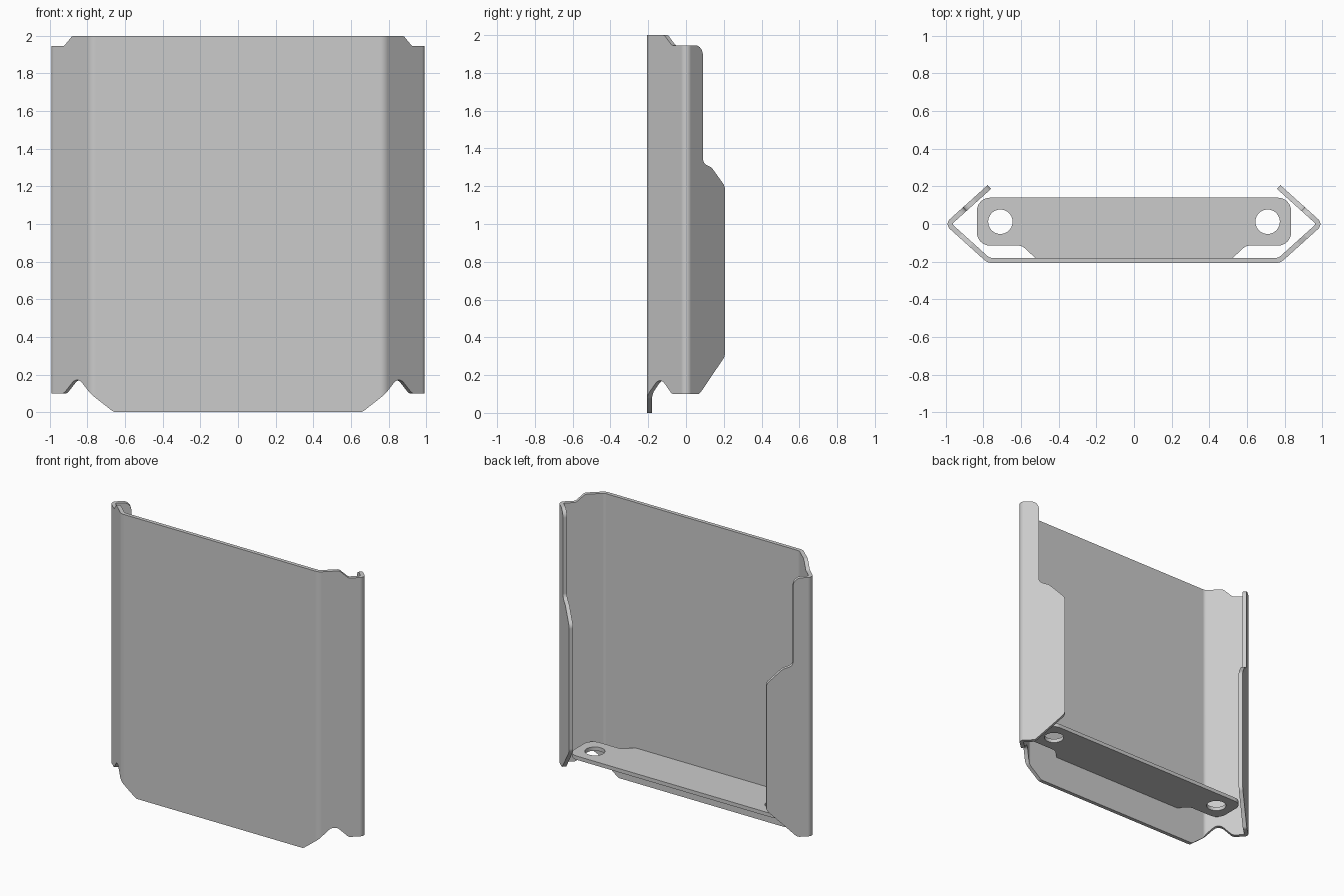
import bpy, bmesh, math
from mathutils import Vector

if "Cube" in bpy.data.objects:
    bpy.data.objects.remove(bpy.data.objects["Cube"])

T = 0.027                       # sheet thickness
A = math.radians(42)            # slant of the side panels
FRONT_Y = -0.207

# Bends along the unfolded sheet: (start, length, angle, segments)
BENDS = [(0.755, 0.044, A, 6), (1.046, 0.0586, math.pi - 2 * A, 10)]
END = 1.375


def fillet(corners, n=6):
    """Round each (x, y, radius) corner of a closed polygon."""
    out = []
    for i, (x, y, r) in enumerate(corners):
        p = Vector((x, y))
        a = (Vector(corners[i - 1][:2]) - p).normalized()
        b = (Vector(corners[(i + 1) % len(corners)][:2]) - p).normalized()
        half = a.angle(b) / 2
        if r == 0:
            out.append(p)
            continue
        c = p + (a + b).normalized() * (r / math.sin(half))
        t = r / math.tan(half)
        u, v = p + a * t - c, p + b * t - c
        sweep = u.angle(v)
        for k in range(n + 1):
            f = k / n
            out.append(c + (u * math.sin((1 - f) * sweep) + v * math.sin(f * sweep)) / math.sin(sweep))
    return out


def bend_path():
    """Stations (s, x, y) along the bent outer surface, right half."""
    st = [(0, 0, FRONT_Y)]
    head = 0

    def step(length, heading):
        s, x, y = st[-1]
        st.append((s + length, x + length * math.cos(heading), y + length * math.sin(heading)))
    for start, length, angle, n in BENDS:
        step(start - st[-1][0], head)
        for k in range(n):
            step(length / n, head + angle * (k + 0.5) / n)
        head += angle
    step(END - st[-1][0], head)
    return st


PATH = bend_path()


def bent(s):
    a = abs(s)
    for (s0, x0, y0), (s1, x1, y1) in zip(PATH, PATH[1:]):
        if a <= s1 + 1e-5:
            break
    f = (a - s0) / (s1 - s0)
    return math.copysign(x0 + (x1 - x0) * f, s), y0 + (y1 - y0) * f


def finish(bm, name):
    me = bpy.data.meshes.new(name)
    bm.to_mesh(me)
    bm.free()
    ob = bpy.data.objects.new(name, me)
    bpy.context.collection.objects.link(ob)
    sol = ob.modifiers.new("thickness", 'SOLIDIFY')
    sol.thickness = T
    sol.offset = -1
    sol.use_even_offset = True
    bpy.ops.object.select_all(action='DESELECT')
    ob.select_set(True)
    bpy.context.view_layer.objects.active = ob
    bpy.ops.object.modifier_apply(modifier=sol.name)
    bpy.ops.object.shade_smooth_by_angle(angle=math.radians(25))
    wn = ob.modifiers.new("flat_panels", 'WEIGHTED_NORMAL')
    wn.keep_sharp = True
    return ob


# Unfolded sheet outline: sx / sy turn grid readings into sheet distance
def sx(x):
    return 0.799 + (x - 0.795) / math.cos(A)


def sy(y):
    return 1.1046 + (y - 0.026) / math.sin(A)


half = [(0.66, 0, 0.04), (0.775, 0.09, 0.03), (sx(0.855), 0.19, 0.05), (sx(0.925), 0.10, 0.03),
        (sy(0.072), 0.10, 0.04), (END, 0.30, 0.05), (END, 1.20, 0.05), (sy(0.135), 1.30, 0.04),
        (sy(0.09), 1.32, 0.04), (sy(0.09), 1.945, 0.055), (sx(0.925), 1.945, 0.03), (sx(0.88), 2.0, 0.03)]
outline = fillet(half + [(-s, z, r) for s, z, r in reversed(half)])

# Folded shell: flat outline, cut at the bend lines, then bent
bm = bmesh.new()
bm.faces.new([bm.verts.new((p.x, 0, p.y)) for p in outline])
for s, _, _ in PATH[1:-1]:
    for side in (-1, 1):
        bmesh.ops.bisect_plane(bm, geom=bm.verts[:] + bm.edges[:] + bm.faces[:], dist=1e-5,
                               plane_co=(side * s, 0, 0), plane_no=(1, 0, 0))
for v in bm.verts:
    v.co.x, v.co.y = bent(v.co.x)
bm.normal_update()
finish(bm, "folded_shell")

# Bottom shelf with two holes
side = [(0.52, -0.185, 0.0), (0.595, -0.115, 0.05), (0.835, -0.115, 0.07), (0.835, 0.14, 0.07)]
loops = [fillet(side + [(-x, y, r) for x, y, r in reversed(side)])]
for cx in (-0.71, 0.71):
    loops.append([Vector((cx + 0.065 * math.cos(k * math.tau / 40), 0.012 + 0.065 * math.sin(k * math.tau / 40)))
                  for k in range(40)])
bm = bmesh.new()
for loop in loops:
    vs = [bm.verts.new((p.x, p.y, 0.25)) for p in loop]
    for i, v in enumerate(vs):
        bm.edges.new((vs[i - 1], v))
bmesh.ops.triangle_fill(bm, edges=bm.edges[:], use_beauty=True)
bm.normal_update()
for f in bm.faces:
    if f.normal.z < 0:
        f.normal_flip()
finish(bm, "bottom_shelf")
